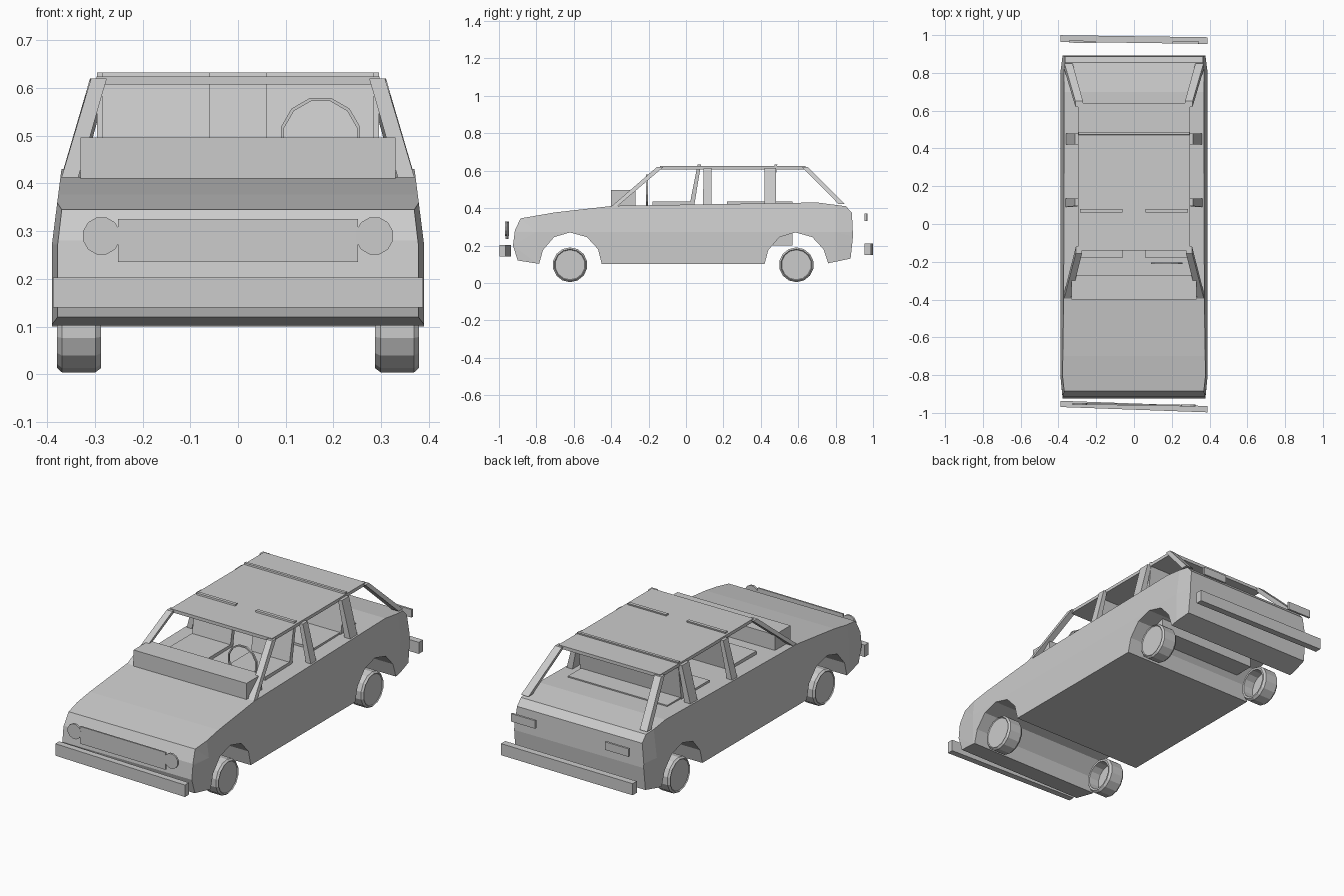
import bpy, bmesh, math
from mathutils import Vector

if "Cube" in bpy.data.objects:
    bpy.data.objects.remove(bpy.data.objects["Cube"])


def finish(name, bm):
    bmesh.ops.recalc_face_normals(bm, faces=bm.faces)
    me = bpy.data.meshes.new(name)
    bm.to_mesh(me)
    bm.free()
    ob = bpy.data.objects.new(name, me)
    bpy.context.collection.objects.link(ob)
    return ob


def loft(name, a, b):
    """Solid between two matching point loops."""
    bm = bmesh.new()
    va = [bm.verts.new(p) for p in a]
    vb = [bm.verts.new(p) for p in b]
    bm.faces.new(va)
    bm.faces.new(vb)
    n = len(va)
    for i in range(n):
        j = (i + 1) % n
        bm.faces.new((va[i], va[j], vb[j], vb[i]))
    return finish(name, bm)


def box(name, x, y, z, slant=0.0):
    """Box from ranges; slant shifts y along x."""
    def ring(zz):
        return [(px, py + slant * px, zz) for px, py in
                ((x[0], y[0]), (x[1], y[0]), (x[1], y[1]), (x[0], y[1]))]
    return loft(name, ring(z[0]), ring(z[1]))


def side_slab(name, x, profile):
    """(y, z) outline extruded across x."""
    return loft(name, [(x[0], *p) for p in profile], [(x[1], *p) for p in profile])


def lathe_x(name, profile, sides, centre, side=1):
    """Closed or capped (x, r) outline spun about an x axis."""
    bm = bmesh.new()
    rings = []
    for px, r in profile:
        rings.append([bm.verts.new((side * px, centre[0] + r * math.sin(2 * math.pi * i / sides),
                                    centre[1] - r * math.cos(2 * math.pi * i / sides)))
                      for i in range(sides)])
    for a, b in zip(rings, rings[1:]):
        for i in range(sides):
            j = (i + 1) % sides
            bm.faces.new((a[i], a[j], b[j], b[i]))
    bm.faces.new(rings[0])
    bm.faces.new(rings[-1])
    return finish(name, bm)


# Body: side outline with wheel arches, pulled in above the belt and at the ends
outline = [(-0.925, 0.20), (-0.90, 0.12), (-0.785, 0.102),
           (-0.765, 0.175), (-0.705, 0.245), (-0.62, 0.27), (-0.53, 0.245), (-0.47, 0.18), (-0.45, 0.10),
           (0.42, 0.10), (0.44, 0.175), (0.50, 0.245), (0.585, 0.27), (0.675, 0.245), (0.735, 0.18), (0.76, 0.105),
           (0.88, 0.13), (0.893, 0.25), (0.887, 0.375), (0.855, 0.41), (0.70, 0.43),
           (-0.39, 0.412), (-0.70, 0.377), (-0.885, 0.345), (-0.915, 0.28)]
body = side_slab("body", (-0.39, 0.39), outline)
bm = bmesh.new()
bm.from_mesh(body.data)
for co, no in (((0, 0, 0.272), (0, 0, 1)), ((0, -0.80, 0), (0, 1, 0)), ((0, 0.80, 0), (0, 1, 0))):
    bmesh.ops.bisect_plane(bm, geom=bm.verts[:] + bm.edges[:] + bm.faces[:],
                           plane_co=co, plane_no=no, dist=1e-5)
for v in bm.verts:
    w = 0.39 - 0.02 * max(0.0, (v.co.z - 0.272) / 0.158)
    w -= 0.012 * min(1.0, max(0.0, (abs(v.co.y) - 0.80) / 0.09))
    v.co.x = math.copysign(w, v.co.x)
bmesh.ops.triangulate(bm, faces=[f for f in bm.faces if len(f.verts) > 4])
bmesh.ops.recalc_face_normals(bm, faces=bm.faces)
bm.to_mesh(body.data)
bm.free()

# Roof
box("roof", (-0.297, 0.297), (-0.14, 0.64), (0.607, 0.624))

for s, tag in ((1, "right"), (-1, "left")):
    # Sloping and upright pillars: bottom quad to top quad
    pillars = {
        "windscreen_pillar": ((0.335, 0.37, -0.395, -0.365, 0.412), (0.275, 0.308, -0.155, -0.12, 0.62)),
        "door_pillar": ((0.335, 0.365, 0.09, 0.135, 0.41), (0.29, 0.312, 0.095, 0.135, 0.615)),
        "rear_door_pillar": ((0.33, 0.365, 0.42, 0.48, 0.41), (0.29, 0.312, 0.42, 0.48, 0.615)),
        "tailgate_pillar": ((0.325, 0.368, 0.815, 0.85, 0.422), (0.27, 0.31, 0.62, 0.65, 0.62)),
    }
    for name, ends in pillars.items():
        quads = [[(s * x0, y0, z), (s * x1, y0, z), (s * x1, y1, z), (s * x0, y1, z)]
                 for x0, x1, y0, y1, z in ends]
        loft(f"{tag}_{name}", *quads)

    # Wheels: bevelled tyre, shallow hub outside, deep recess inside
    for y, place in ((-0.62, "front"), (0.59, "rear")):
        lathe_x(f"{tag}_{place}_wheel",
                [(0.345, 0.072), (0.288, 0.074), (0.287, 0.084), (0.299, 0.093),
                 (0.369, 0.093), (0.379, 0.084), (0.374, 0.080)],
                14, (y, 0.097), s)

    # Front seats, backs leaning rearward
    xs = sorted((s * 0.06, s * 0.285))
    box(f"{tag}_front_seat", xs, (-0.18, 0.045), (0.2, 0.434))
    side_slab(f"{tag}_front_seat_back", xs,
              [(0.02, 0.42), (0.045, 0.42), (0.08, 0.632), (0.062, 0.632)])

    # Headlights and tail lamps
    y = -0.957 - 0.016 * s * 0.285
    pts = [(s * 0.286 + 0.04 * math.cos(math.pi * (i + 0.5) / 6),
            0.29 + 0.04 * math.sin(math.pi * (i + 0.5) / 6)) for i in range(12)]
    loft(f"{tag}_headlight", [(px, y - 0.005, pz) for px, pz in pts],
         [(px, y + 0.005, pz) for px, pz in pts])
    box(f"{tag}_tail_lamp", sorted((s * 0.205, s * 0.345)), (0.957, 0.968), (0.33, 0.372), -0.008)

# Rear seat
box("rear_seat", (-0.29, 0.29), (0.22, 0.57), (0.2, 0.434))
side_slab("rear_seat_back", (-0.295, 0.295),
          [(0.435, 0.42), (0.46, 0.42), (0.488, 0.632), (0.473, 0.632)])

# Dashboard
box("dashboard", (-0.33, 0.33), (-0.40, -0.27), (0.405, 0.496))

# Steering wheel and column
bm = bmesh.new()
n = 12
rings = []
for r, y in ((0.086, -0.213), (0.079, -0.213), (0.079, -0.203), (0.086, -0.203)):
    rings.append([bm.verts.new((0.173 + r * math.cos(2 * math.pi * (i + 0.5) / n), y,
                                0.496 + r * math.sin(2 * math.pi * (i + 0.5) / n))) for i in range(n)])
for k in range(4):
    a, b = rings[k], rings[(k + 1) % 4]
    for i in range(n):
        j = (i + 1) % n
        bm.faces.new((a[i], a[j], b[j], b[i]))
finish("steering_wheel", bm)

# Grille and bumpers, set slightly askew
box("grille", (-0.252, 0.252), (-0.961, -0.953), (0.235, 0.326), -0.016)
box("front_bumper", (-0.388, 0.388), (-0.983, -0.950), (0.14, 0.203), -0.036)
box("rear_bumper", (-0.388, 0.388), (0.959, 0.994), (0.15, 0.211), -0.014)
